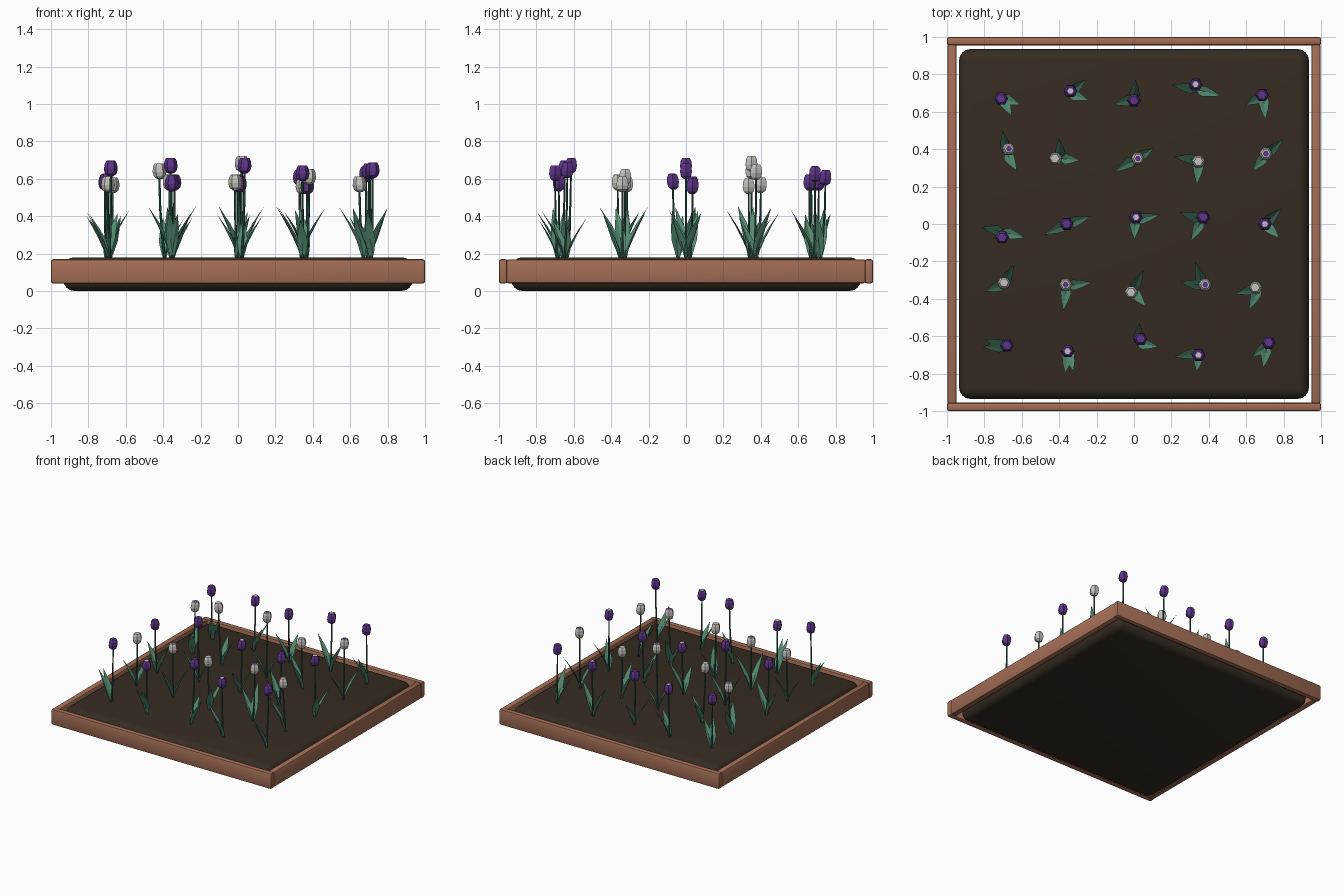
import bpy, bmesh, math, random
from mathutils import Vector

if "Cube" in bpy.data.objects:
    bpy.data.objects.remove(bpy.data.objects["Cube"])

random.seed(4)


def mat(name, rgb):
    m = bpy.data.materials.new(name)
    m.diffuse_color = (*rgb, 1)
    m.use_nodes = True
    m.node_tree.nodes["Principled BSDF"].inputs["Base Color"].default_value = m.diffuse_color
    return m


WOOD = mat("terracotta_wood", (0.37, 0.155, 0.092))
SOIL = mat("dark_soil", (0.036, 0.025, 0.016))
STEM = mat("stem_green", (0.03, 0.11, 0.075))
LEAF = mat("leaf_green", (0.09, 0.27, 0.17))
PURPLE = mat("purple_petal", (0.11, 0.035, 0.25))
WHITE = mat("white_petal", (0.55, 0.54, 0.50))


def make(name, bm, mats, normals=True):
    if normals:
        bmesh.ops.recalc_face_normals(bm, faces=bm.faces)
    me = bpy.data.meshes.new(name)
    bm.to_mesh(me)
    bm.free()
    ob = bpy.data.objects.new(name, me)
    bpy.context.collection.objects.link(ob)
    for m in mats:
        me.materials.append(m)
    return ob


def rounded_box(name, lo, hi, width, segments, material):
    bm = bmesh.new()
    bmesh.ops.create_cube(bm, size=1)
    for v in bm.verts:
        v.co = [a + (c + 0.5) * (b - a) for a, b, c in zip(lo, hi, v.co)]
    bmesh.ops.bevel(bm, geom=bm.edges[:], offset=width, segments=segments,
                    profile=0.5, affect='EDGES')
    ob = make(name, bm, [material])
    bpy.ops.object.select_all(action='DESELECT')
    ob.select_set(True)
    bpy.context.view_layer.objects.active = ob
    bpy.ops.object.shade_smooth_by_angle(angle=math.radians(40))


def loft(bm, rings, material_index=0):
    """Skin closed rings of points; returns the ring vertices."""
    vr = [[bm.verts.new(p) for p in r] for r in rings]
    for a, b in zip(vr, vr[1:]):
        n = len(a)
        for i in range(n):
            f = bm.faces.new((a[i], a[(i + 1) % n], b[(i + 1) % n], b[i]))
            f.material_index = material_index
    return vr


def circle(center, r, n):
    return [center + Vector((r * math.cos(k * math.tau / n), r * math.sin(k * math.tau / n), 0))
            for k in range(n)]


# Soil bed and surrounding boards
rounded_box("soil_bed", (-0.935, -0.935, 0), (0.935, 0.935, 0.18), 0.06, 4, SOIL)
for s, side in ((-1, "front"), (1, "back")):
    y = sorted((s * 0.955, s))
    rounded_box(side + "_board", (-1, y[0], 0.04), (1, y[1], 0.17), 0.012, 2, WOOD)
for s, side in ((-1, "left"), (1, "right")):
    x = sorted((s * 0.948, s * 0.998))
    rounded_box(side + "_board", (x[0], -0.96, 0.041), (x[1], 0.96, 0.169), 0.012, 2, WOOD)


def stem(base, top):
    bm = bmesh.new()
    rings = []
    for t in (0, 0.33, 0.66, 1):
        p = base.lerp(top, t)
        bow = 0.25 * math.sin(math.pi * t)
        p += Vector((top.x - base.x, top.y - base.y, 0)) * bow
        rings.append(circle(p, 0.0075 - 0.002 * t, 6))
    loft(bm, rings)
    make("stem", bm, [STEM])


def leaf(base, degrees):
    # Folded, pointed blade leaning outward
    a = math.radians(degrees)
    out, side = Vector((math.cos(a), math.sin(a), 0)), Vector((-math.sin(a), math.cos(a), 0))
    size = random.uniform(0.72, 1.0)
    bm = bmesh.new()
    rows = []
    for t, w in ((0, 0.007), (0.2, 0.02), (0.42, 0.029), (0.68, 0.02)):
        p = base + out * (0.14 * size * t ** 1.25) + Vector((0, 0, 0.29 * size * t))
        rim = p - out * w * 0.35
        rows.append([bm.verts.new(q) for q in (rim - side * w, p, rim + side * w)])
    tip = bm.verts.new(base + out * 0.14 * size + Vector((0, 0, 0.29 * size)))
    for r, s in zip(rows, rows[1:]):
        for i in (0, 1):
            bm.faces.new((r[i], r[i + 1], s[i + 1], s[i]))
    for i in (0, 1):
        bm.faces.new((rows[-1][i], rows[-1][i + 1], tip))
    # Upper side of the blade faces inward and up
    bmesh.ops.reverse_faces(bm, faces=[f for f in bm.faces if f.normal.z < 0])
    bm.normal_update()
    if sum(f.normal.z for f in bm.faces) < 0:
        bmesh.ops.reverse_faces(bm, faces=bm.faces[:])
    make("leaf", bm, [LEAF], False)


def bloom(c, lean, outer, inner):
    # Six-sided cup with a small coloured centre on top
    bm = bmesh.new()
    profile = ((0.014, -0.042), (0.031, -0.028), (0.037, -0.004),
               (0.033, 0.024), (0.024, 0.041), (0.016, 0.042))
    rings = [circle(c + lean * z + Vector((0, 0, z)), r, 6) for r, z in profile]
    vr = loft(bm, rings)
    bm.faces.new(vr[0][::-1])
    bm.faces.new(vr[-1]).material_index = 1
    make("bloom", bm, [outer, inner])


# One row per line of flowers: row y, petal colours, columns with contrasting
# centres, then (bloom x, y, z, first leaf angle, second leaf angle)
ROWS = [
    (0.68, PURPLE, WHITE, (1, 3),
     [(-.71, .67, .58, -61, -20), (-.34, .71, .58, 40, -20), (0, .66, .58, 85, 195),
      (.33, .745, .605, 170, -15), (.685, .69, .625, -85, 208)]),
    (0.35, WHITE, PURPLE, (0, 2, 4),
     [(-.67, .4, .565, 100, -60), (-.42, .35, .64, 95, -5), (.02, .35, .68, 30, 212),
      (.345, .335, .56, 172, -95), (.705, .375, .635, 43, 230)]),
    (0.0, PURPLE, WHITE, (2, 4),
     [(-.705, -.07, .585, 167, -15), (-.36, 0, .67, 18, 205), (.01, .035, .57, 12, -92),
      (.37, .035, .56, 160, 243), (.7, 0, .64, 43, -44)]),
    (-0.34, WHITE, PURPLE, (1, 3),
     [(-.695, -.315, .57, 63, 200), (-.365, -.325, .58, 8, -98), (-.015, -.365, .58, 60, -50),
      (.38, -.325, .61, 108, 170), (.65, -.34, .57, 195, 245)]),
    (-0.67, PURPLE, WHITE, (1, 3),
     [(-.68, -.65, .655, 180, 158), (-.355, -.68, .575, -97, -75), (.035, -.615, .67, 85, -10),
      (.345, -.7, .63, 190, -97), (.72, -.635, .645, 218, 260)]),
]
for row_y, outer, inner, centred, flowers in ROWS:
    for col, (x, y, z, a, b) in enumerate(flowers):
        head = Vector((x, y, z))
        base = Vector((x, y, 0.17)).lerp(Vector((0.35 * (col - 2), row_y, 0.17)), 0.4)
        lean = Vector((x - base.x, y - base.y, 0)) / (z - 0.17)
        stem(base, head - Vector((0, 0, 0.035)))
        for angle in (a, b):
            leaf(base, angle)
        bloom(head, lean, outer, inner if col in centred else outer)
